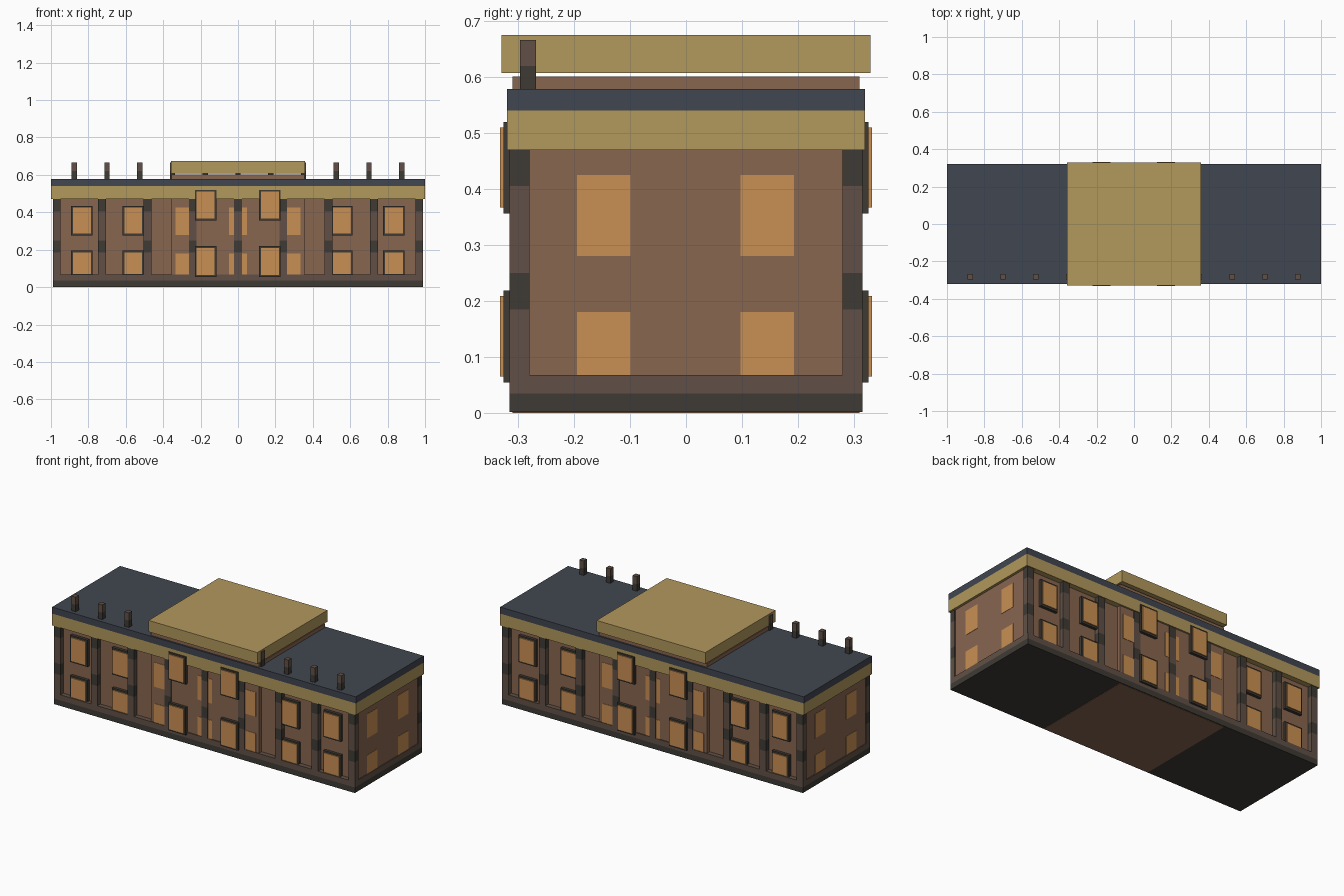
import bpy

if "Cube" in bpy.data.objects:
    bpy.data.objects.remove(bpy.data.objects["Cube"])


def mat(name, r, g, b):
    def lin(c):
        c /= 255
        return c / 12.92 if c <= 0.04045 else ((c + 0.055) / 1.055) ** 2.4
    m = bpy.data.materials.new(name)
    m.diffuse_color = (lin(r), lin(g), lin(b), 1)
    m.use_nodes = True
    m.node_tree.nodes["Principled BSDF"].inputs["Base Color"].default_value = m.diffuse_color
    return m


WALL = mat("brick_brown", 137, 102, 80)
GLASS = mat("lit_window_orange", 201, 144, 83)
GOLD = mat("cornice_gold", 178, 152, 92)
SLATE = mat("roof_slate", 65, 70, 80)
DARK = mat("dark_stone", 63, 59, 53)
TRIM = mat("stone_brown", 97, 80, 70)


def box(name, x0, x1, y0, y1, z0, z1, m):
    x0, x1 = sorted((x0, x1))
    y0, y1 = sorted((y0, y1))
    v = [(x, y, z) for x in (x0, x1) for y in (y0, y1) for z in (z0, z1)]
    f = [(0, 1, 3, 2), (4, 6, 7, 5), (0, 4, 5, 1), (2, 3, 7, 6), (0, 2, 6, 4), (1, 5, 7, 3)]
    me = bpy.data.meshes.new(name)
    me.from_pydata(v, [], f)
    me.materials.append(m)
    ob = bpy.data.objects.new(name, me)
    bpy.context.collection.objects.link(ob)
    return ob


# Plinth, wings and projecting centre block
box("plinth_lower", -.99, .99, -.315, .315, .002, .035, DARK)
box("plinth_upper", -.99, .99, -.315, .315, .035, .068, TRIM)
box("wings", -.985, .985, -.287, .287, .05, .50, WALL)
box("centre_block", -.355, .355, -.31, .31, 0, .601, WALL)

# Cornice, roof and floating parapet slab
box("cornice", -1, 1, -.32, .32, .47, .54, GOLD)
box("roof", -1, 1, -.32, .32, .54, .579, SLATE)
box("parapet_slab", -.358, .358, -.33, .33, .607, .675, GOLD)

# Chimneys along the front edge of the roof
for i in range(-5, 6):
    x = i * .175
    box("chimney_base", x - .014, x + .014, -.297, -.268, .579, .62, DARK)
    box("chimney_top", x - .014, x + .014, -.297, -.268, .62, .666, TRIM)

PANES = ((.068, .18), (.28, .425))
for s in (-1, 1):
    # Banded pilasters on the front and back
    for i in range(-4, 5):
        x = i * .2423
        for z0, z1, m in ((.068, .185, TRIM), (.185, .25, DARK), (.25, .405, TRIM), (.405, .47, DARK)):
            box("pilaster_band", x - .021, x + .021, s * .28, s * .315, z0, z1, m)

    # Framed windows: wings sit in the recess, centre ones stand proud
    for x, wall, front, rows in (
            (-.835, .28, .304, ((.058, .195), (.275, .435))),
            (-.56, .28, .304, ((.058, .195), (.275, .435))),
            (-.173, .30, .326, ((.054, .219), (.356, .52))),
            (.17, .30, .326, ((.054, .219), (.356, .52))),
            (.556, .28, .304, ((.058, .195), (.275, .435))),
            (.833, .28, .304, ((.058, .195), (.275, .435)))):
        for z0, z1 in rows:
            box("window_frame", x - .057, x + .057, s * wall, s * front, z0, z1, DARK)
            box("window_glass", x - .048, x + .048, s * (front - .001), s * (front + .006),
                z0 + .011, z1 - .01, GLASS)

    # Flat windows on the centre block and on the end walls
    for z0, z1 in PANES:
        for x in (-.288, 0, .288):
            box("centre_pane", x - .047, x + .047, s * .309, s * .312, z0, z1, GLASS)
        for y in (-.147, .145):
            box("end_pane", s * .984, s * .987, y - .048, y + .048, z0, z1, GLASS)
